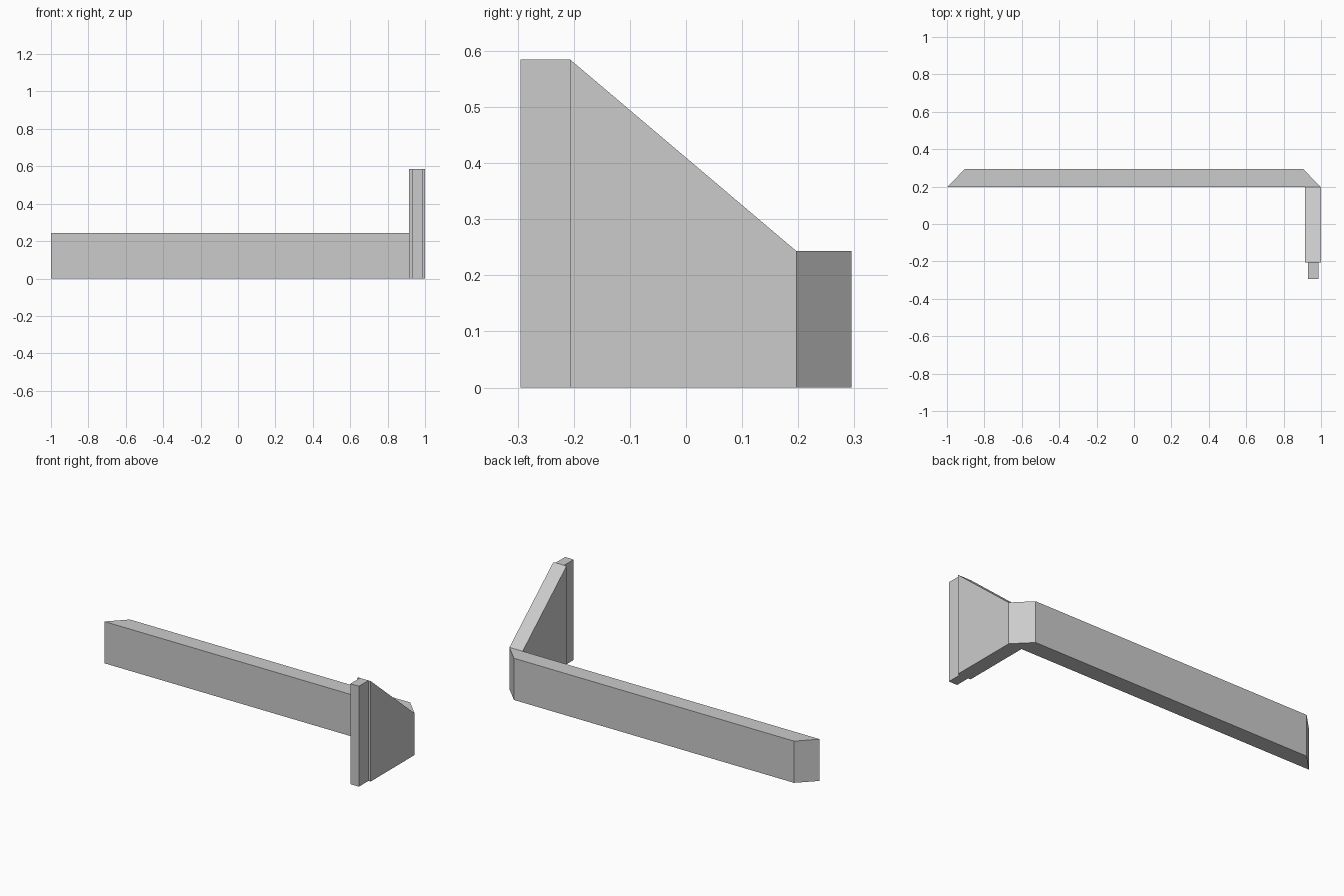
import bpy

cube = bpy.data.objects.get("Cube")
if cube:
    bpy.data.objects.remove(cube, do_unlink=True)

GREY = (0.6, 0.6, 0.6, 1.0)
mat = bpy.data.materials.new("plain grey")
mat.use_nodes = True
mat.diffuse_color = GREY
mat.node_tree.nodes["Principled BSDF"].inputs["Base Color"].default_value = GREY


def prism(name, start, end):
    """Closed prism between two matching outlines, listed counter-clockwise seen from the end."""
    n = len(start)
    faces = [tuple(reversed(range(n))), tuple(range(n, 2 * n))]
    faces += [(i, (i + 1) % n, (i + 1) % n + n, i + n) for i in range(n)]
    mesh = bpy.data.meshes.new(name)
    mesh.from_pydata(start + end, [], faces)
    mesh.materials.append(mat)
    obj = bpy.data.objects.new(name, mesh)
    bpy.context.collection.objects.link(obj)
    return obj


def extrude_x(name, profile, x0, x1):
    return prism(name, [(x0, y, z) for y, z in profile], [(x1, y, z) for y, z in profile])


FRONT, PANEL_FRONT, PANEL_BACK, BACK = -0.295, -0.207, 0.197, 0.295
LOW, HIGH = 0.243, 0.585

# Long low wall with mitred ends
plan = [(-1, PANEL_BACK), (1, PANEL_BACK), (0.903, BACK), (-0.903, BACK)]
prism("long_wall", [(x, y, 0) for x, y in plan], [(x, y, LOW) for x, y in plan])

# Side wall sloping up towards the front
extrude_x("sloped_side_wall",
          [(PANEL_FRONT, 0), (PANEL_BACK, 0), (PANEL_BACK, LOW), (PANEL_FRONT, HIGH)],
          0.915, 1.0)

# Narrow post at the front end of the side wall
extrude_x("front_post",
          [(FRONT, 0), (PANEL_FRONT, 0), (PANEL_FRONT, HIGH), (FRONT, HIGH)],
          0.931, 0.986)
